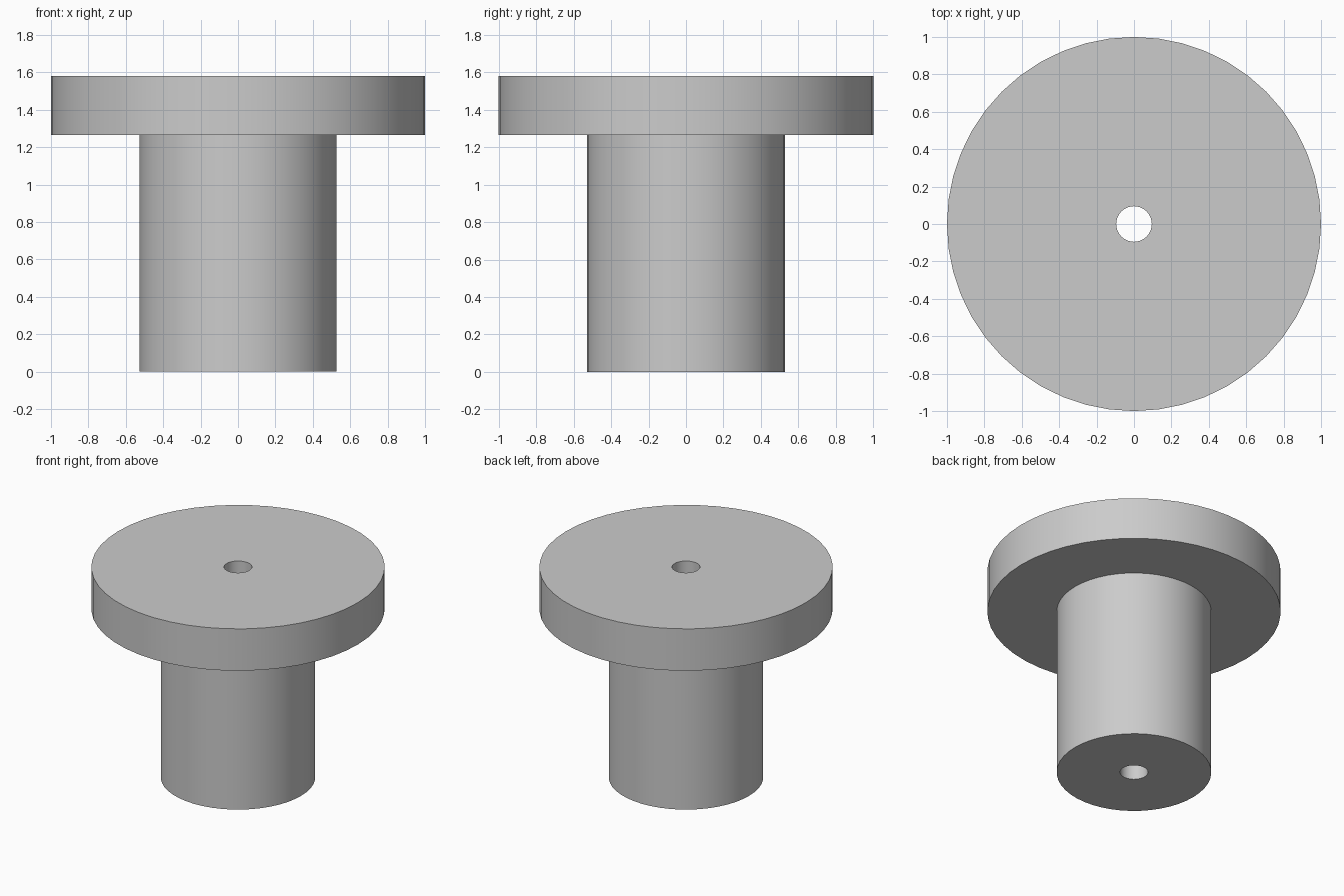
import bpy
import bmesh
import math

SIDES = 48
BORE, SHAFT, FLANGE = 0.095, 0.527, 1.0
SHOULDER, TOP = 1.265, 1.58

cube = bpy.data.objects.get("Cube")
if cube:
    bpy.data.objects.remove(cube, do_unlink=True)

# Plain grey material
grey = bpy.data.materials.new("light_grey")
grey.use_nodes = True
colour = (0.6, 0.6, 0.6, 1.0)
grey.diffuse_color = colour
grey.node_tree.nodes["Principled BSDF"].inputs["Base Color"].default_value = colour


def lathe(name, profile, material):
    """Revolve a closed (radius, height) profile around the z axis."""
    bm = bmesh.new()
    verts = [bm.verts.new((r, 0, z)) for r, z in profile]
    edges = [bm.edges.new((a, b)) for a, b in zip(verts, verts[1:] + verts[:1])]
    bmesh.ops.spin(bm, geom=verts + edges, cent=(0, 0, 0), axis=(0, 0, 1),
                   angle=math.tau, steps=SIDES, use_merge=True)
    bmesh.ops.remove_doubles(bm, verts=bm.verts, dist=0.0001)
    bmesh.ops.recalc_face_normals(bm, faces=bm.faces)
    mesh = bpy.data.meshes.new(name)
    bm.to_mesh(mesh)
    bm.free()
    mesh.materials.append(material)
    obj = bpy.data.objects.new(name, mesh)
    bpy.context.collection.objects.link(obj)
    return obj


# Flanged bushing: narrow shaft, wide top flange, bore right through
bushing = lathe("flanged_bushing", [
    (BORE, 0), (SHAFT, 0), (SHAFT, SHOULDER),
    (FLANGE, SHOULDER), (FLANGE, TOP), (BORE, TOP),
], grey)

# Smooth round walls, sharp rims
bpy.ops.object.select_all(action="DESELECT")
bushing.select_set(True)
bpy.context.view_layer.objects.active = bushing
bpy.ops.object.shade_smooth_by_angle(angle=math.radians(30))
